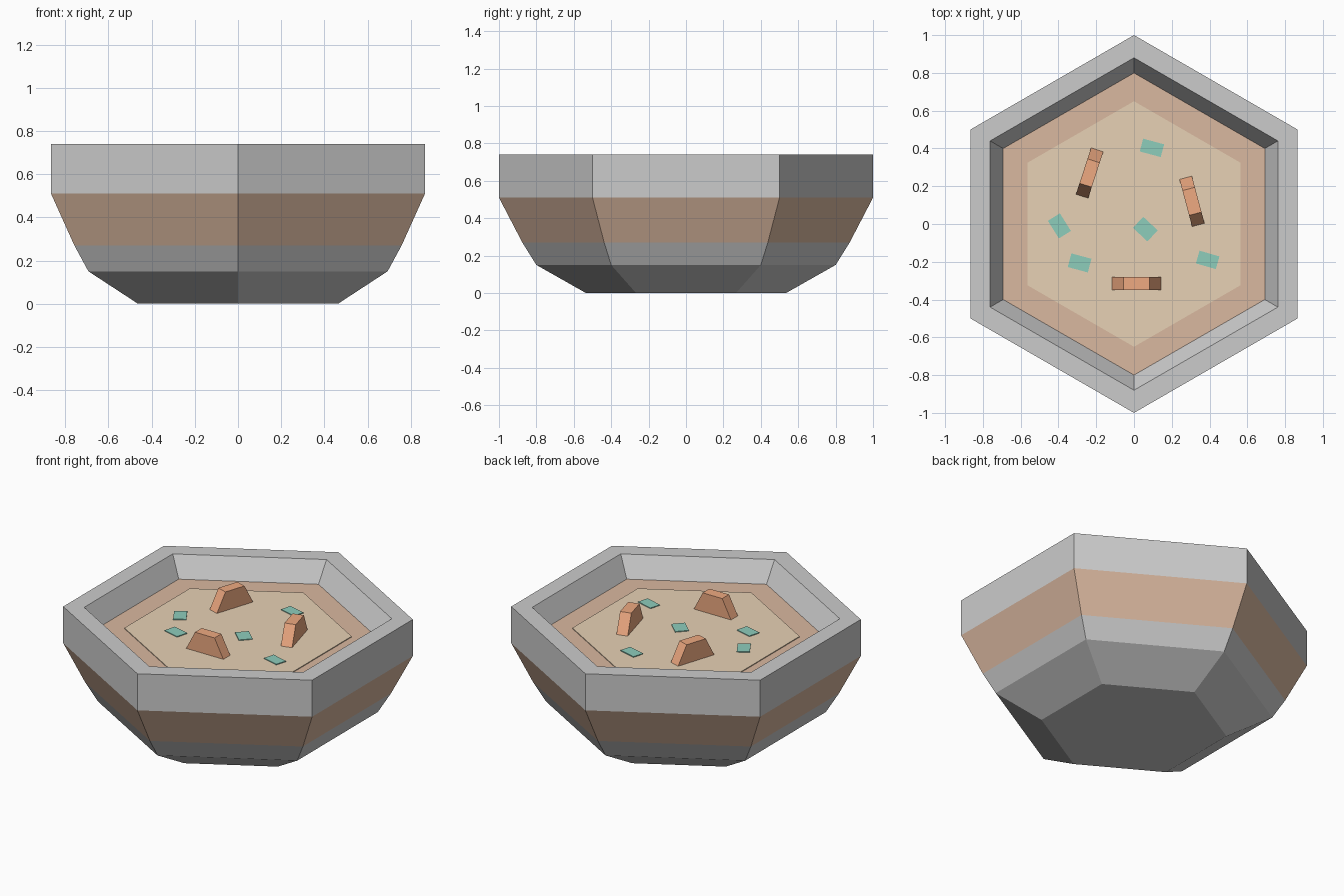
import bpy, bmesh, math
from mathutils import Matrix

if "Cube" in bpy.data.objects:
    bpy.data.objects.remove(bpy.data.objects["Cube"])


def material(name, rgb):
    m = bpy.data.materials.new(name)
    m.diffuse_color = (*rgb, 1)
    m.use_nodes = True
    m.node_tree.nodes["Principled BSDF"].inputs["Base Color"].default_value = m.diffuse_color
    return m


GREY = material("stone_grey", (0.8, 0.8, 0.8))
TAN = material("tan", (0.70, 0.48, 0.35))
CREAM = material("cream", (0.80, 0.64, 0.46))
GREEN = material("herb_green", (0.27, 0.61, 0.50))
TOAST = material("toast", (0.86, 0.40, 0.22))


def finish(name, bm, mats):
    bmesh.ops.recalc_face_normals(bm, faces=bm.faces)
    me = bpy.data.meshes.new(name)
    bm.to_mesh(me)
    bm.free()
    for m in mats:
        me.materials.append(m)
    ob = bpy.data.objects.new(name, me)
    bpy.context.collection.objects.link(ob)
    return ob


def hex_loft(name, rings, mats, tinted=()):
    """Six-sided loft through (radius, z) rings, capped at both ends."""
    bm = bmesh.new()
    loops = [[bm.verts.new((r * math.cos(math.radians(30 + 60 * k)),
                            r * math.sin(math.radians(30 + 60 * k)), z))
              for k in range(6)] for r, z in rings]
    for i, (a, b) in enumerate(zip(loops, loops[1:])):
        for k in range(6):
            n = (k + 1) % 6
            f = bm.faces.new((a[k], a[n], b[n], b[k]))
            f.material_index = 1 if i in tinted else 0
    bm.faces.new(loops[0])
    bm.faces.new(loops[-1])
    return finish(name, bm, mats)


# Bowl: outer wall with a tan band, flat rim, sloping inner wall and floor
hex_loft("bowl", [(0.535, 0), (0.80, 0.15), (0.875, 0.27), (1.0, 0.51),
                  (1.0, 0.74), (0.88, 0.74), (0.79, 0.60)], [GREY, TAN], {2})

# Soup: tan outer layer and paler middle
hex_loft("soup", [(0.79, 0.60), (0.80, 0.615)], [TAN])
hex_loft("soup_centre", [(0.65, 0.605), (0.65, 0.62)], [CREAM])

# Croutons: upright trapezoid slabs
for i, (x, y, ang) in enumerate([(0.013, -0.315, 0), (-0.235, 0.27, -108),
                                 (0.307, 0.12, -75)]):
    bm = bmesh.new()
    profile = [(-0.137, 0.605), (0.137, 0.605), (0.068, 0.738), (-0.068, 0.738)]
    sides = [[bm.verts.new((px, s * 0.034, pz)) for px, pz in profile]
             for s in (-1, 1)]
    for side in sides:
        bm.faces.new(side)
    for k in range(4):
        n = (k + 1) % 4
        bm.faces.new((sides[0][k], sides[0][n], sides[1][n], sides[1][k]))
    bm.transform(Matrix.Translation((x, y, 0)) @
                 Matrix.Rotation(math.radians(ang), 4, 'Z'))
    finish(f"crouton_{i + 1}", bm, [TOAST])

# Herb flakes: thin chips floating on the soup
for i, (x, y, ang, l, w) in enumerate([(0.095, 0.403, -15, 0.115, 0.07),
                                       (0.06, -0.027, -43, 0.105, 0.08),
                                       (-0.395, -0.01, -58, 0.11, 0.075),
                                       (-0.288, -0.206, -15, 0.11, 0.075),
                                       (0.39, -0.19, -16, 0.11, 0.07)]):
    bm = bmesh.new()
    bmesh.ops.create_cube(bm, size=1)
    bm.transform(Matrix.Translation((x, y, 0.619)) @
                 Matrix.Rotation(math.radians(ang), 4, 'Z') @
                 Matrix.Diagonal((l, w, 0.012, 1)))
    finish(f"herb_flake_{i + 1}", bm, [GREEN])
